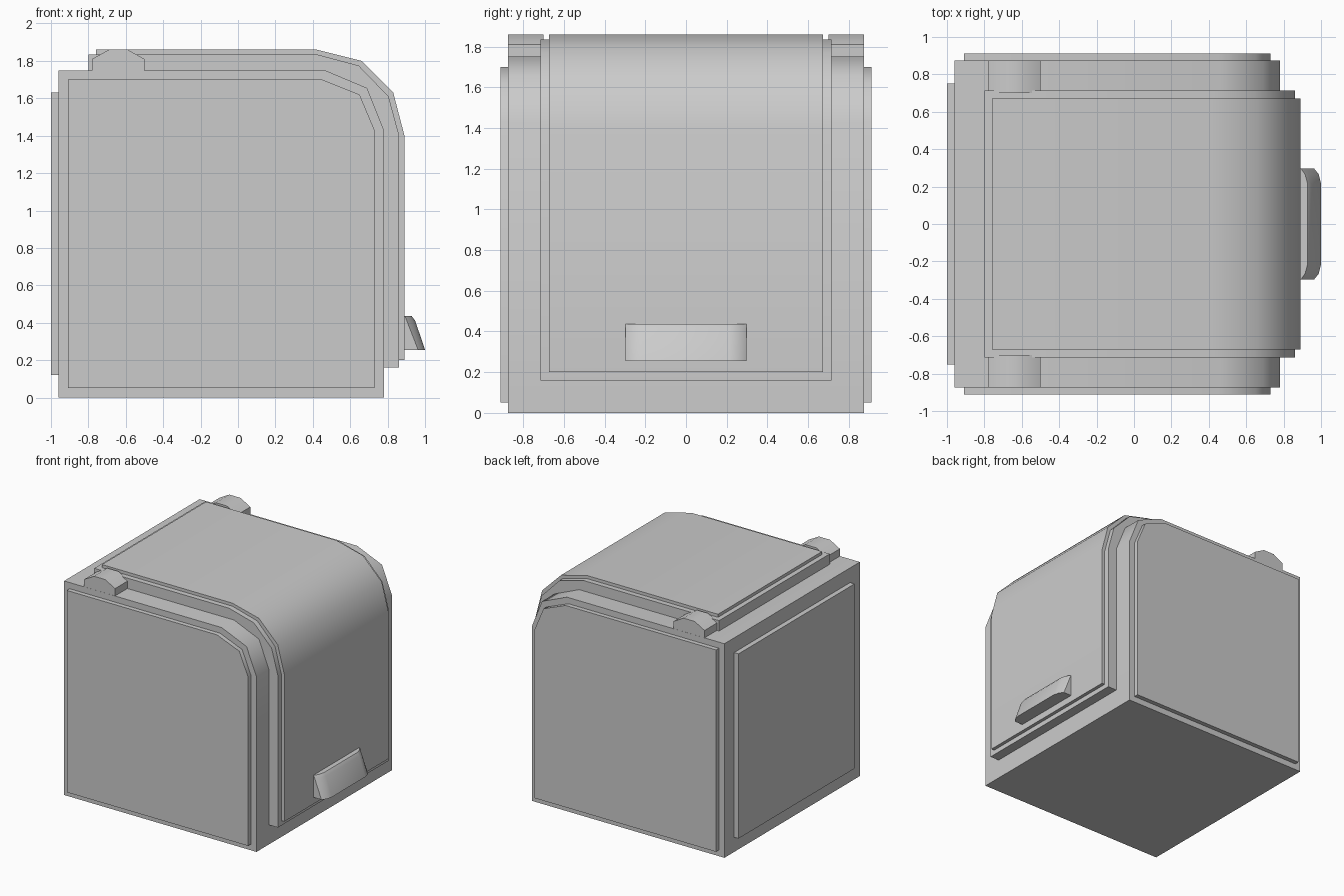
import bpy
import bmesh
import math

if "Cube" in bpy.data.objects:
    bpy.data.objects.remove(bpy.data.objects["Cube"])


def finish(name, bm):
    bmesh.ops.recalc_face_normals(bm, faces=bm.faces)
    mesh = bpy.data.meshes.new(name)
    bm.to_mesh(mesh)
    bm.free()
    obj = bpy.data.objects.new(name, mesh)
    bpy.context.collection.objects.link(obj)
    bpy.ops.object.select_all(action='DESELECT')
    obj.select_set(True)
    bpy.context.view_layer.objects.active = obj
    bpy.ops.object.shade_smooth_by_angle(angle=math.radians(50))
    return obj


def extrude_xz(name, pts, y0, y1):
    """Solid made from an x-z profile running from y0 to y1."""
    bm = bmesh.new()
    face = bm.faces.new([bm.verts.new((x, y0, z)) for x, z in pts])
    out = bmesh.ops.extrude_face_region(bm, geom=[face])
    for v in out['geom']:
        if isinstance(v, bmesh.types.BMVert):
            v.co.y = y1
    return finish(name, bm)


def loft(name, rings):
    """Closed solid through stacked rings of equal length."""
    bm = bmesh.new()
    vs = [[bm.verts.new(p) for p in r] for r in rings]
    n = len(vs[0])
    for a, b in zip(vs, vs[1:]):
        for i in range(n):
            j = (i + 1) % n
            bm.faces.new((a[i], a[j], b[j], b[i]))
    bm.faces.new(vs[0])
    bm.faces.new(vs[-1])
    return finish(name, bm)


# Main body with rounded top front corner
extrude_xz("body", [(-0.96, 0), (0.78, 0), (0.78, 1.43), (0.69, 1.655),
                    (0.465, 1.75), (-0.96, 1.75)], -0.875, 0.875)

# Raised side panels and hinge knuckles, mirrored
side = [(-0.91, 0.05), (0.73, 0.05), (0.73, 1.43), (0.65, 1.62),
        (0.45, 1.70), (-0.91, 1.70)]
hinge = [(-0.78, 1.74), (-0.50, 1.74), (-0.50, 1.81), (-0.59, 1.86),
         (-0.69, 1.86), (-0.78, 1.81)]
for s, label in ((-1, "right"), (1, "left")):
    extrude_xz("side_panel_" + label, side, s * 0.86, s * 0.912)
    extrude_xz("hinge_" + label, hinge, s * 0.70, s * 0.874)

# Back panel
extrude_xz("back_panel", [(-1.0, 0.12), (-0.95, 0.12), (-0.95, 1.63), (-1.0, 1.63)],
           -0.75, 0.75)

# Curved lid band wrapping over the top and down the front
inner = [(0.77, 1.42), (0.68, 1.64), (0.46, 1.74)]
lid = [(0.42, 1.835), (0.645, 1.775), (0.805, 1.61), (0.862, 1.40)]
extrude_xz("lid_base", [(-0.80, 1.74), (-0.80, 1.835)] + lid
           + [(0.862, 0.16), (0.77, 0.16)] + inner, -0.715, 0.715)

# Thinner plate on the lid
extrude_xz("lid_plate", [(-0.76, 1.82), (-0.76, 1.86), (0.42, 1.86), (0.66, 1.80),
                         (0.83, 1.63), (0.89, 1.40), (0.89, 0.20), (0.85, 0.20),
                         (0.85, 1.40), (0.795, 1.60), (0.635, 1.76), (0.42, 1.82)],
           -0.672, 0.672)

# Pull handle: slanted front, rounded corners
levels = [(0.255, 0.963, 0.988, 1.00), (0.412, 0.902, 0.932, 0.947),
          (0.436, 0.892, 0.915, 0.928)]
rings = []
for z, xa, xb, xc in levels:
    half = [(0.88, 0.297), (xa, 0.297), (xb, 0.265), (xc, 0.215)]
    rings.append([(x, -y, z) for x, y in half] + [(x, y, z) for x, y in reversed(half)])
loft("handle", rings)
